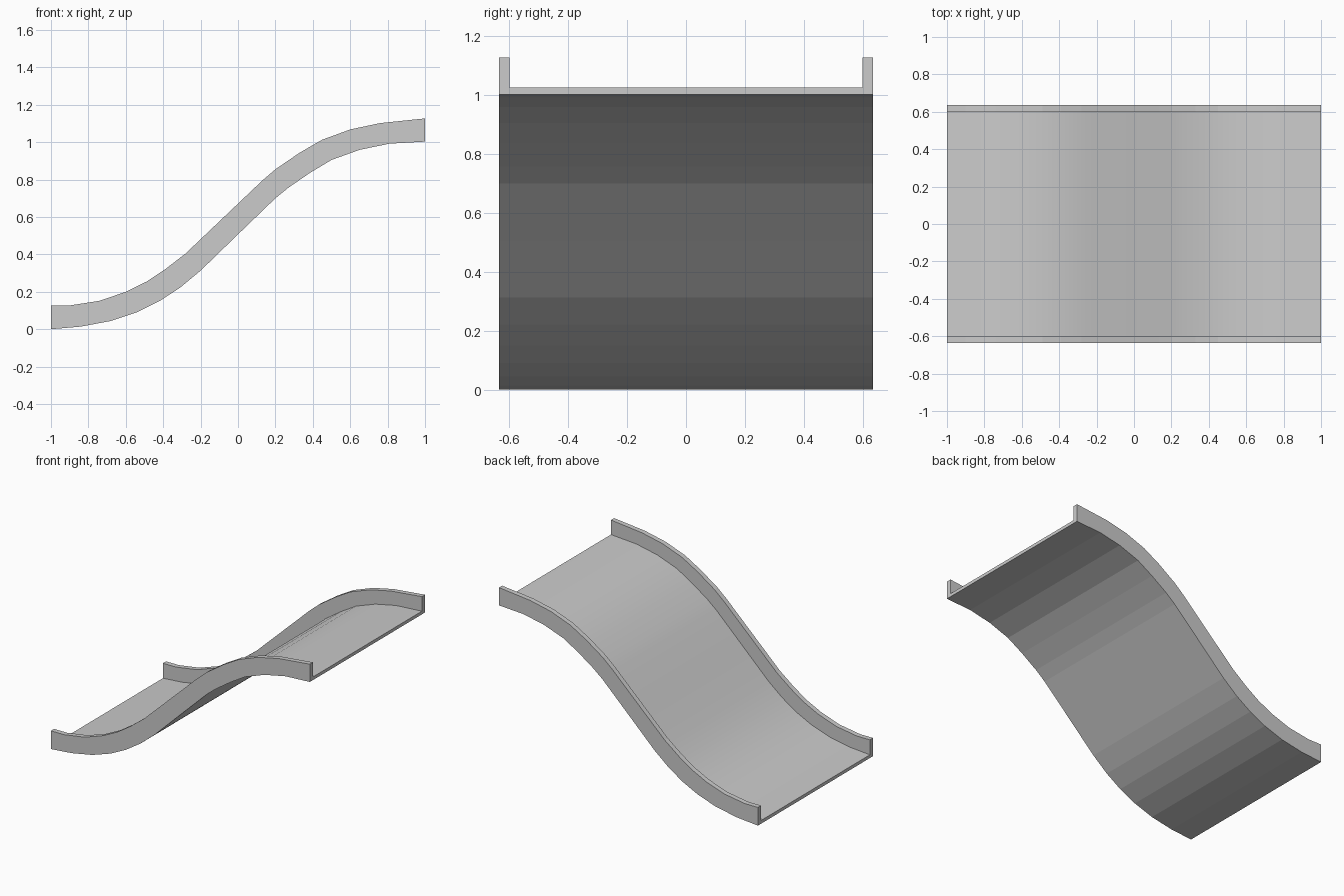
import bpy, bmesh
from mathutils import Vector

if "Cube" in bpy.data.objects:
    bpy.data.objects.remove(bpy.data.objects["Cube"])

# S-curve side profile: underside and rail top, as matching (x, z) stations
under = [(-1, 0), (-.84, .014), (-.68, .044), (-.54, .091), (-.42, .15),
         (-.31, .222), (-.2, .313), (0, .507), (.2, .7), (.27, .757),
         (.385, .836), (.5, .905), (.65, .959), (.81, .992), (1, 1.003)]
rail = [(-1, .127), (-.9, .127), (-.74, .152), (-.6, .2), (-.49, .254),
        (-.39, .32), (-.28, .405), (-.075, .6), (.13, .795), (.2, .855),
        (.33, .944), (.45, 1.013), (.6, 1.068), (.76, 1.102), (1, 1.127)]

# U-shaped cross-section: (y, height from underside 0 to rail top 1)
OUT, INN, DECK = .635, .6, .18
section = [(-OUT, 0), (OUT, 0), (OUT, 1), (INN, 1),
           (INN, DECK), (-INN, DECK), (-INN, 1), (-OUT, 1)]
DECK_SIDE = 4  # section edge forming the sliding surface

bm = bmesh.new()
rings = []
for lo, hi in zip(under, rail):
    ring = []
    for y, t in section:
        p = Vector(lo).lerp(Vector(hi), t)
        ring.append(bm.verts.new((p.x, y, p.y)))
    rings.append(ring)

# Skin the channel; only the sliding surface is smooth shaded
n = len(section)
for a, b in zip(rings, rings[1:]):
    for i in range(n):
        j = (i + 1) % n
        f = bm.faces.new((a[i], a[j], b[j], b[i]))
        f.smooth = i == DECK_SIDE

# Open ends of the channel
bm.faces.new(rings[0])
bm.faces.new(rings[-1][::-1])
bmesh.ops.recalc_face_normals(bm, faces=bm.faces)

mesh = bpy.data.meshes.new("slide_channel")
bm.to_mesh(mesh)
bm.free()
bpy.context.collection.objects.link(bpy.data.objects.new("slide_channel", mesh))
